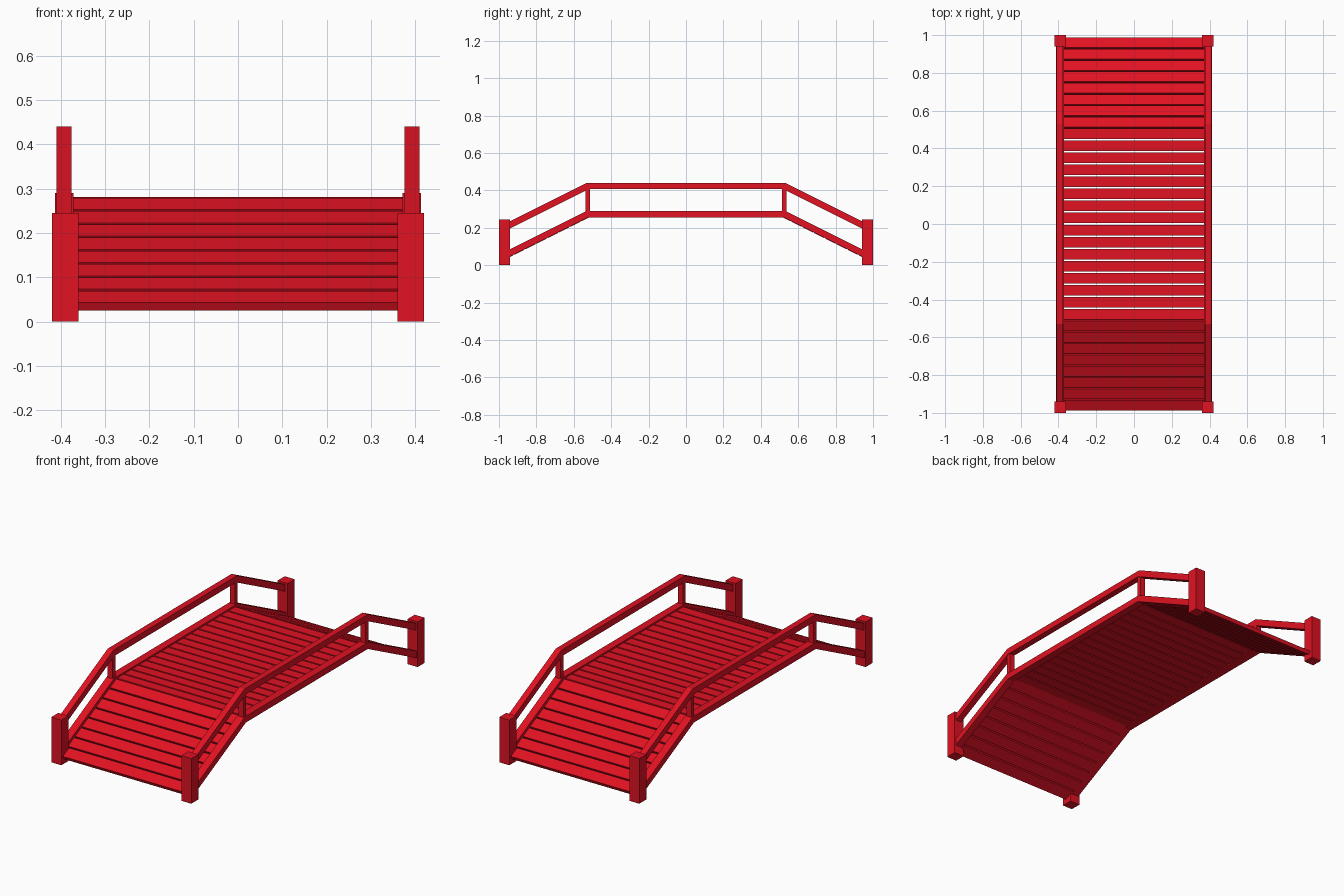
import bpy, bmesh, math
from mathutils import Matrix, Vector

if "Cube" in bpy.data.objects:
    bpy.data.objects.remove(bpy.data.objects["Cube"])

red = bpy.data.materials.new("red_paint")
red.diffuse_color = (0.75, 0.006, 0.016, 1)
red.use_nodes = True
red.node_tree.nodes["Principled BSDF"].inputs["Base Color"].default_value = red.diffuse_color


def finish(name, bm):
    bmesh.ops.recalc_face_normals(bm, faces=bm.faces)
    mesh = bpy.data.meshes.new(name)
    bm.to_mesh(mesh)
    bm.free()
    mesh.materials.append(red)
    ob = bpy.data.objects.new(name, mesh)
    bpy.context.collection.objects.link(ob)
    return ob


def add_box(bm, center, size, tilt=0.0):
    m = (Matrix.Translation(center) @ Matrix.Rotation(tilt, 4, 'X')
         @ Matrix.Diagonal((*size, 1)))
    bmesh.ops.create_cube(bm, size=1, matrix=m)


def add_rail(bm, x, width, top, thick):
    # bent bar: mitred side profile extruded across its width
    drop = SLOPE * (END - KINK)
    miter = thick * math.tan(ANGLE / 2)
    low = thick / math.cos(ANGLE)
    upper = [(-END, top - drop), (-KINK, top), (KINK, top), (END, top - drop)]
    lower = [(END, top - drop - low), (KINK - miter, top - thick),
             (-KINK + miter, top - thick), (-END, top - drop - low)]
    verts = [bm.verts.new((x - width / 2, y, z)) for y, z in upper + lower]
    face = bm.faces.new(verts)
    new = bmesh.ops.extrude_face_region(bm, geom=[face])["geom"]
    bmesh.ops.translate(bm, vec=Vector((width, 0, 0)),
                        verts=[g for g in new if isinstance(g, bmesh.types.BMVert)])


SLOPE = 0.5
ANGLE = math.atan(SLOPE)
KINK, END = 0.53, 0.965
SIDES = (("left", -1), ("right", 1))

# Corner posts
for side, sx in SIDES:
    for end, sy in (("front", -1), ("back", 1)):
        bm = bmesh.new()
        add_box(bm, (sx * 0.39, sy * 0.97, 0.1225), (0.06, 0.06, 0.245))
        finish(f"{end}_{side}_post", bm)

# Handrails, deck beams and uprights
for side, sx in SIDES:
    bm = bmesh.new()
    add_rail(bm, sx * 0.393, 0.034, 0.44, 0.034)
    finish(f"{side}_handrail", bm)

    bm = bmesh.new()
    add_rail(bm, sx * 0.392, 0.042, 0.29, 0.034)
    finish(f"{side}_deck_beam", bm)

    bm = bmesh.new()
    for sy in (-1, 1):
        add_box(bm, (sx * 0.392, sy * 0.524, 0.345), (0.03, 0.024, 0.15))
    finish(f"{side}_uprights", bm)

# Level deck planks
THICK, GAP, WIDTH = 0.02, 0.008, 0.752
HALF, TOP = 0.51, 0.281
bm = bmesh.new()
pitch = 2 * HALF / 16
for i in range(16):
    add_box(bm, (0, -HALF + (i + 0.5) * pitch, TOP - THICK / 2),
            (WIDTH, pitch - GAP, THICK))
finish("level_planks", bm)

# Sloped ramp planks
RUN = 0.48
pitch = RUN / math.cos(ANGLE) / 8
for end, sy in (("front", -1), ("back", 1)):
    bm = bmesh.new()
    for i in range(8):
        d = (i + 0.5) * pitch
        y = HALF + d * math.cos(ANGLE) - THICK / 2 * math.sin(ANGLE)
        z = TOP - d * math.sin(ANGLE) - THICK / 2 * math.cos(ANGLE)
        add_box(bm, (0, sy * y, z), (WIDTH, pitch - GAP, THICK), -sy * ANGLE)
    finish(f"{end}_ramp_planks", bm)
